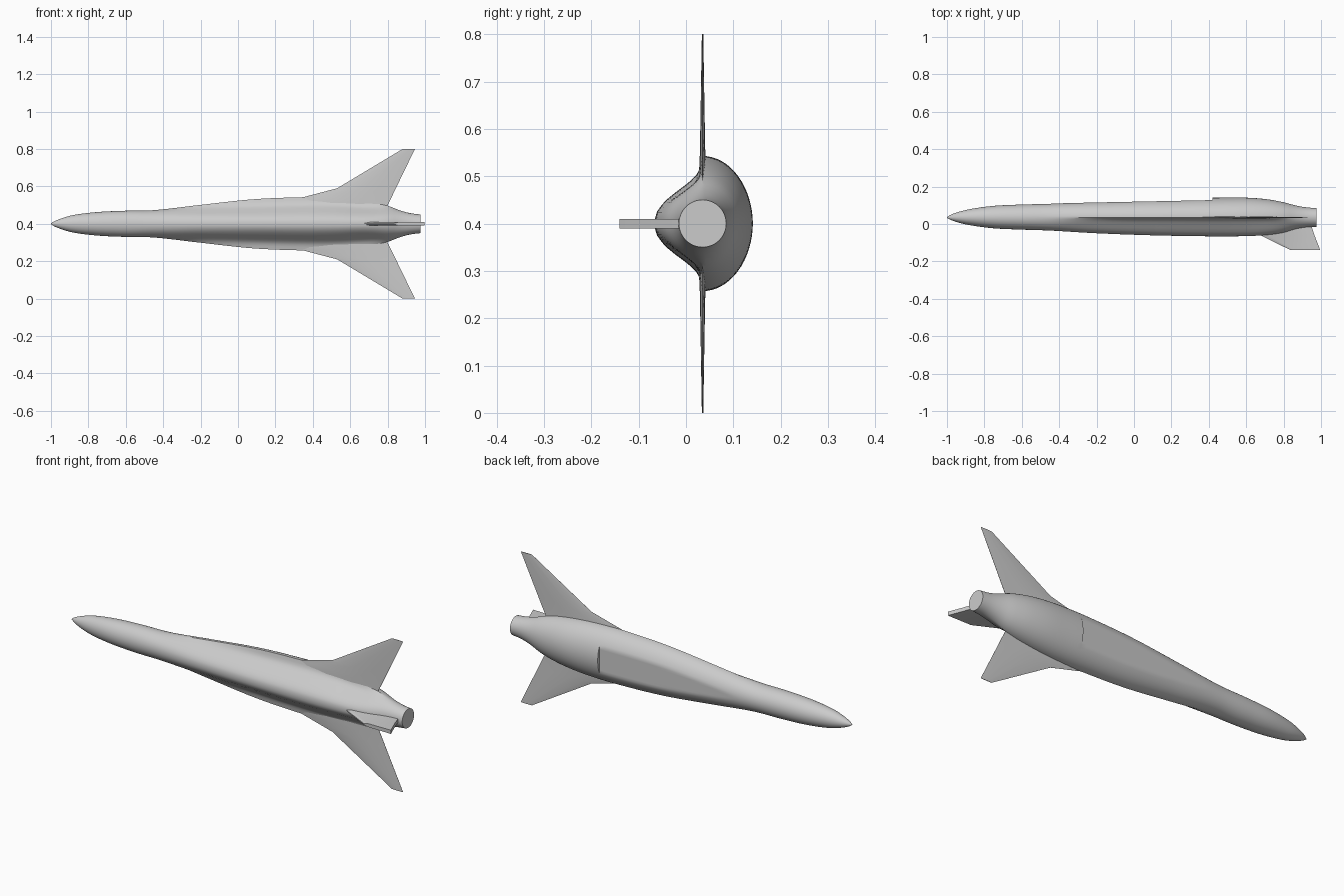
import bpy, bmesh, math

if "Cube" in bpy.data.objects:
    bpy.data.objects.remove(bpy.data.objects["Cube"])

WAIST, MID = 0.035, 0.4   # level of the wing plane (y) and centre line (z)

# fuselage stations: x, half width, back (y), belly (y), bell-shape blend
KEYS = [
    (-1.000, 0.002, 0.033, 0.037, 0), (-0.985, 0.012, 0.024, 0.047, 0),
    (-0.950, 0.027, 0.011, 0.061, 0), (-0.880, 0.047, -0.006, 0.079, 0),
    (-0.750, 0.063, -0.023, 0.097, 0), (-0.600, 0.070, -0.030, 0.104, 0),
    (-0.450, 0.073, -0.035, 0.108, 0.1), (-0.210, 0.100, -0.049, 0.119, 0.6),
    (0.080, 0.131, -0.060, 0.132, 0.95), (0.340, 0.142, -0.065, 0.139, 1),
    (0.500, 0.141, -0.066, 0.141, 1), (0.620, 0.132, -0.064, 0.140, 1),
    (0.720, 0.117, -0.058, 0.131, 0.85), (0.800, 0.097, -0.046, 0.116, 0.5),
    (0.865, 0.072, -0.027, 0.099, 0.15), (0.920, 0.057, -0.018, 0.089, 0),
    (0.975, 0.050, -0.015, 0.085, 0)]
# upper half section of the mid body: width fraction, height fraction
BELL = [(0, 1), (.09, .99), (.18, .95), (.27, .86), (.35, .76), (.46, .57),
        (.57, .36), (.64, .24), (.71, .14), (.79, .075), (.88, .035), (1, 0)]
N = len(BELL) - 1


def station(x):
    """Smooth cubic interpolation through the key stations."""
    i = max(k for k in range(len(KEYS) - 1) if KEYS[k][0] <= x)
    a, b = KEYS[i], KEYS[i + 1]
    p, q = KEYS[max(i - 1, 0)], KEYS[min(i + 2, len(KEYS) - 1)]
    d = b[0] - a[0]
    t = (x - a[0]) / d
    out = []
    for k in range(1, 5):
        m0 = (b[k] - p[k]) / (b[0] - p[0]) * d
        m1 = (q[k] - a[k]) / (q[0] - a[0]) * d
        out.append((2*t**3 - 3*t*t + 1) * a[k] + (t**3 - 2*t*t + t) * m0
                   + (3*t*t - 2*t**3) * b[k] + (t**3 - t*t) * m1)
    return out


def section(x, cut):
    w, top, bot, bell = station(x)
    bell = min(max(bell, 0), 1)
    half = []
    for i, (bw, bh) in enumerate(BELL):
        a = i / N * math.pi / 2
        half.append((w * (bell * bw + (1 - bell) * math.sin(a)),
                     WAIST + (top - WAIST) * (bell * bh + (1 - bell) * math.cos(a))))
    for i in range(1, 17):
        a = i / 16 * math.pi / 2
        y = WAIST + (bot - WAIST) * math.sin(a)
        if cut and x > -0.4:      # flat intake ramp in the belly
            y = min(y, 0.112 + (x + 0.35) * 0.0205)
        half.append((w * math.cos(a), y))
    ring = half + [(-s, y) for s, y in half[-2:0:-1]]
    return [(x, y, MID + s) for s, y in ring]


def loft(name, rings):
    bm = bmesh.new()
    vs = [[bm.verts.new(p) for p in r] for r in rings]
    for a, b in zip(vs, vs[1:]):
        n = len(a)
        for i in range(n):
            j = (i + 1) % n
            bm.faces.new((a[i], a[j], b[j], b[i]))
    bm.faces.new(vs[0])
    bm.faces.new(vs[-1])
    bmesh.ops.recalc_face_normals(bm, faces=bm.faces)
    me = bpy.data.meshes.new(name)
    bm.to_mesh(me)
    bm.free()
    ob = bpy.data.objects.new(name, me)
    bpy.context.collection.objects.link(ob)
    bpy.ops.object.select_all(action='DESELECT')
    ob.select_set(True)
    bpy.context.view_layer.objects.active = ob
    bpy.ops.object.shade_smooth_by_angle(angle=math.radians(30))
    return ob


# fuselage with a step where the belly inlet begins
STEP = 0.42
front = [-1, -0.996, -0.985, -0.97] + [-0.95 + 1.37 * i / 50 for i in range(50)] + [STEP]
rear = [STEP + 0.0005] + [STEP + (0.975 - STEP) * i / 28 for i in range(1, 28)] + [0.9749]
loft("fuselage", [section(x, True) for x in front] + [section(x, False) for x in rear])

# wings: span, leading edge x, trailing edge x, half thickness
WING = [(0.05, 0.20, 0.776, 0.009), (0.10, 0.27, 0.80, 0.008),
        (0.14, 0.34, 0.82, 0.006), (0.19, 0.53, 0.844, 0.005), (0.40, 0.88, 0.946, 0.0015)]
FOIL = [(0, 0.05), (0.15, 0.6), (0.4, 1), (0.7, 0.8), (1, 0.1)]


def wing(name, side):
    rings = []
    for s, le, te, th in WING:
        up = [(le + (te - le) * f, WAIST - th * h, MID + side * s) for f, h in FOIL]
        low = [(x, 2 * WAIST - y, z) for x, y, z in reversed(up)]
        rings.append(up + low)
    loft(name, rings)


wing("wing_upper_side", 1)
wing("wing_lower_side", -1)

# tail fin: blunt wedge section, level (y), leading edge x, trailing edge x
rings = []
for y, le, te in [(0.0, 0.56, 0.945), (-0.06, 0.675, 0.965), (-0.14, 0.838, 0.996)]:
    k = le + 0.12 * (te - le)
    rings.append([(x, y, MID + t) for x, t in
                  [(le, -0.003), (k, -0.009), (te, -0.010), (te, 0.010), (k, 0.009), (le, 0.003)]])
loft("tail_fin", rings)
